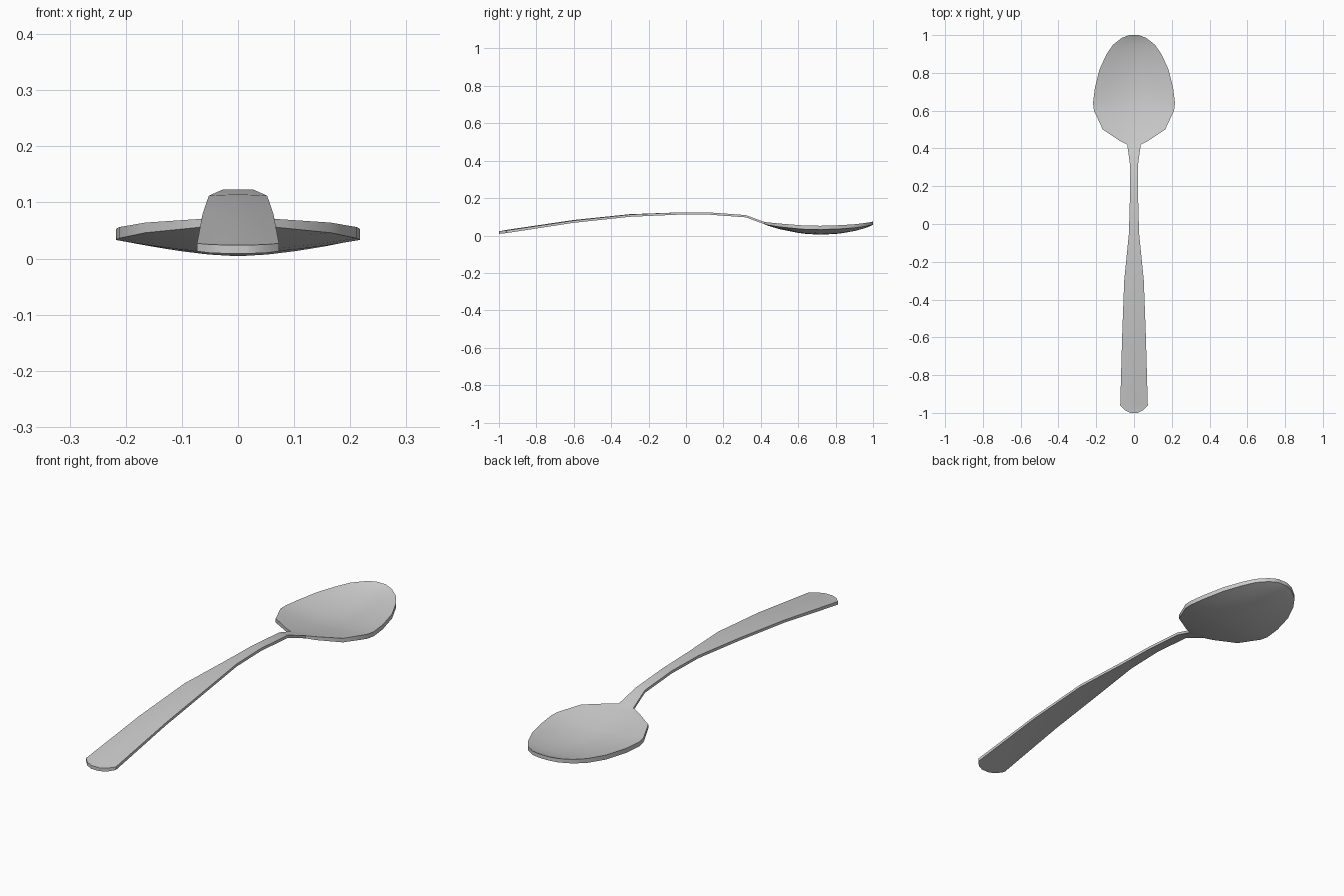
import bpy, bmesh, math

default = bpy.data.objects.get("Cube")
if default:
    bpy.data.objects.remove(default, do_unlink=True)

steel = bpy.data.materials.new("brushed_steel_grey")
steel.use_nodes = True
colour = (0.6, 0.6, 0.6, 1)
steel.diffuse_color = colour
steel.node_tree.nodes["Principled BSDF"].inputs["Base Color"].default_value = colour

# Stations along the spoon: y, half width, underside z at rim, dish depth, thickness
handle = [
    (-1.0, 0.02, 0.009, 0, 0.015),
    (-0.985, 0.05, 0.01, 0, 0.015),
    (-0.96, 0.073, 0.013, -0.003, 0.014),
    (-0.6, 0.063, 0.068, -0.003, 0.012),
    (-0.3, 0.052, 0.100, -0.002, 0.012),
    (-0.05, 0.027, 0.111, 0, 0.012),
    (0.13, 0.022, 0.111, 0, 0.012),
    (0.32, 0.022, 0.097, 0, 0.012),
    (0.42, 0.036, 0.060, 0, 0.012),
]
bowl = [
    (0.44, 0.075, 0.055, 0.003, 0.015),
    (0.50, 0.165, 0.046, 0.012, 0.018),
    (0.60, 0.212, 0.036, 0.022, 0.020),
    (0.64, 0.217, 0.033, 0.024, 0.020),
    (0.72, 0.207, 0.032, 0.028, 0.020),
    (0.82, 0.182, 0.035, 0.025, 0.020),
    (0.90, 0.145, 0.041, 0.017, 0.019),
    (0.95, 0.110, 0.048, 0.011, 0.018),
    (0.985, 0.065, 0.054, 0.004, 0.017),
    (1.0, 0.025, 0.058, 0, 0.017),
]
COLUMNS = 8


def section(bm, y, half, rim, depth, thick):
    """Closed ring: underside from right to left, then the top back again."""
    across = [2 * i / COLUMNS - 1 for i in range(COLUMNS + 1)]
    low = [(t * half, y, rim - depth * (1 - abs(t) ** 1.6)) for t in across]
    high = [(x, y, z + thick) for x, y, z in reversed(low)]
    return [bm.verts.new(p) for p in low + high]


# Lofted body of handle and bowl
bm = bmesh.new()
rings = [section(bm, *s) for s in handle + bowl]
for a, b in zip(rings, rings[1:]):
    for i in range(len(a)):
        j = (i + 1) % len(a)
        bm.faces.new((a[i], a[j], b[j], b[i]))
bm.faces.new(rings[0])
bm.faces.new(rings[-1])
bmesh.ops.recalc_face_normals(bm, faces=bm.faces)

mesh = bpy.data.meshes.new("spoon")
bm.to_mesh(mesh)
bm.free()
mesh.materials.append(steel)
spoon = bpy.data.objects.new("spoon", mesh)
bpy.context.collection.objects.link(spoon)

bpy.ops.object.select_all(action="DESELECT")
spoon.select_set(True)
bpy.context.view_layer.objects.active = spoon
bpy.ops.object.shade_smooth_by_angle(angle=math.radians(40))
